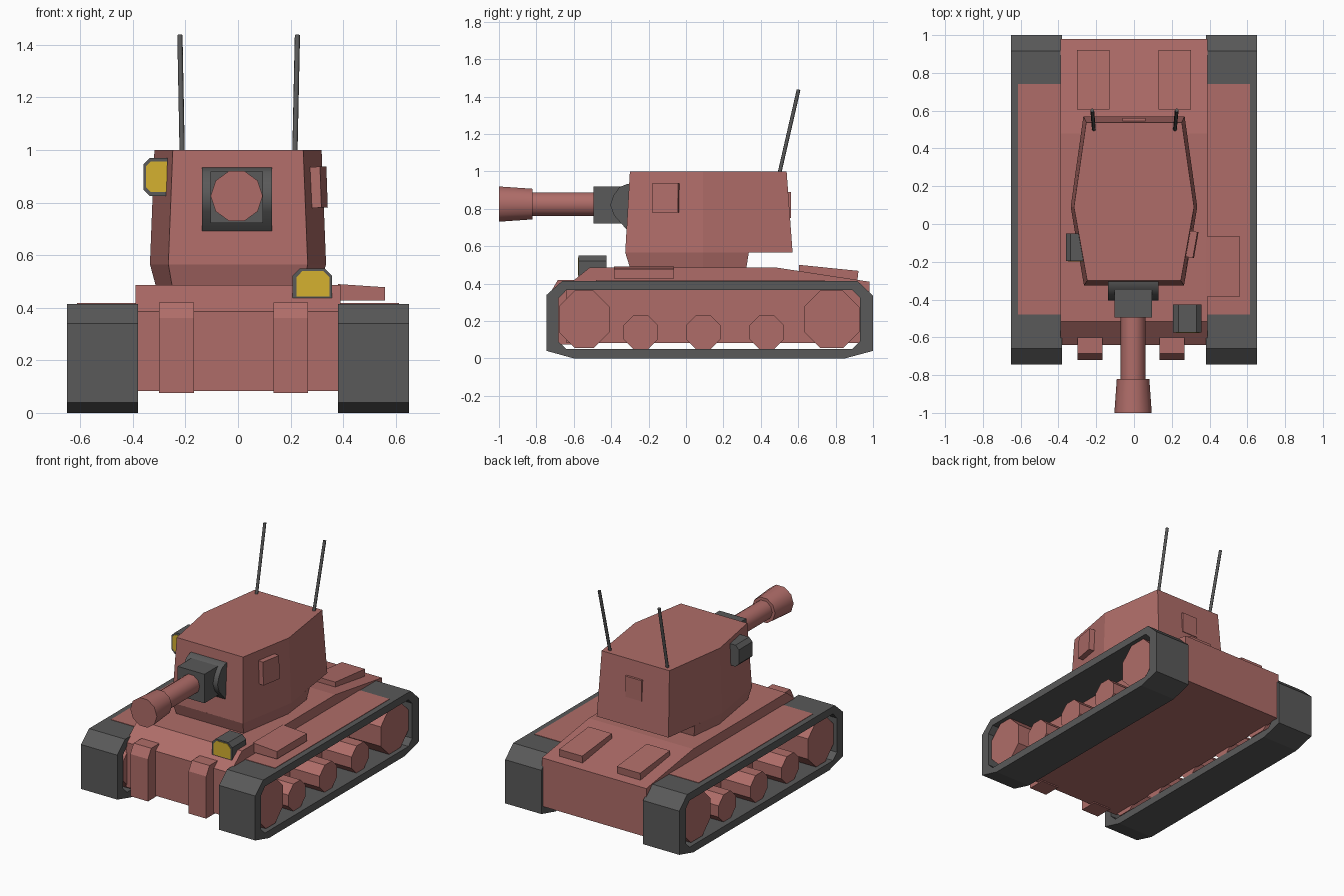
import bpy, bmesh, math
from mathutils import Vector

cube = bpy.data.objects.get("Cube")
if cube:
    bpy.data.objects.remove(cube, do_unlink=True)


def material(name, r, g, b):
    m = bpy.data.materials.new(name)
    m.use_nodes = True
    m.diffuse_color = (r, g, b, 1)
    m.node_tree.nodes["Principled BSDF"].inputs["Base Color"].default_value = (r, g, b, 1)
    return m


RED = material("dusty_red", 0.43, 0.152, 0.14)
GREY = material("dark_grey", 0.1, 0.1, 0.1)
YELLOW = material("lamp_yellow", 0.66, 0.44, 0.03)


def finish(name, bm, mat, smooth=0):
    bmesh.ops.recalc_face_normals(bm, faces=bm.faces)
    mesh = bpy.data.meshes.new(name)
    bm.to_mesh(mesh)
    bm.free()
    mesh.materials.append(mat)
    ob = bpy.data.objects.new(name, mesh)
    bpy.context.collection.objects.link(ob)
    if smooth:
        bpy.ops.object.select_all(action="DESELECT")
        ob.select_set(True)
        bpy.context.view_layer.objects.active = ob
        bpy.ops.object.shade_smooth_by_angle(angle=math.radians(smooth))
    return ob


def loft(name, rings, mat, closed=False, smooth=0):
    """Skin matching rings of points; cap the ends, or join last to first."""
    bm = bmesh.new()
    vs = [[bm.verts.new(p) for p in ring] for ring in rings]
    n = len(vs[0])
    pairs = list(zip(vs, vs[1:])) + ([(vs[-1], vs[0])] if closed else [])
    for a, b in pairs:
        for i in range(n):
            j = (i + 1) % n
            bm.faces.new((a[i], a[j], b[j], b[i]))
    if not closed:
        bm.faces.new(vs[0])
        bm.faces.new(vs[-1])
    return finish(name, bm, mat, smooth)


def side_prism(name, profile, x0, x1, mat, smooth=0):
    """Extrude a (y, z) profile along x."""
    return loft(name, [[(x, y, z) for y, z in profile] for x in (x0, x1)], mat, smooth=smooth)


def front_prism(name, profile, y0, y1, mat):
    """Extrude an (x, z) profile along y."""
    return loft(name, [[(x, y, z) for x, z in profile] for y in (y0, y1)], mat)


def box(name, x0, x1, y0, y1, z0, z1, mat):
    return side_prism(name, [(y0, z0), (y1, z0), (y1, z1), (y0, z1)], x0, x1, mat)


def tube(name, a, b, r0, r1, sides, mat, smooth=0):
    """Tapered round bar from a to b."""
    a, b = Vector(a), Vector(b)
    q = (b - a).to_track_quat("Z", "Y")
    rings = []
    for c, r in ((a, r0), (b, r1)):
        angles = [math.tau * i / sides for i in range(sides)]
        rings.append([c + q @ Vector((r * math.cos(t), r * math.sin(t), 0)) for t in angles])
    return loft(name, rings, mat, smooth=smooth)


def cut_rect(u0, u1, v0, v1, c):
    """Rectangle with all four corners cut."""
    return [(u0 + c, v0), (u1 - c, v0), (u1, v0 + c), (u1, v1 - c),
            (u1 - c, v1), (u0 + c, v1), (u0, v1 - c), (u0, v0 + c)]


# Hull
side_prism("hull", [(-0.64, 0.083), (-0.64, 0.385), (-0.515, 0.486), (0.48, 0.486),
                    (0.98, 0.41), (0.98, 0.083)], -0.39, 0.39, RED)
for side, x in (("right", -0.3), ("left", 0.135)):
    side_prism(side + "_front_bracket", [(-0.6, 0.075), (-0.6, 0.42), (-0.685, 0.42),
                                         (-0.72, 0.36), (-0.72, 0.075)], x, x + 0.132, RED)
for side, x in (("right", -0.303), ("left", 0.13)):
    side_prism(side + "_engine_hatch", [(0.605, 0.45), (0.605, 0.5), (0.922, 0.468),
                                        (0.915, 0.4)], x, x + 0.173, RED)

# Tracks, wheels and fender plates
outer = [(-0.6, 0), (0.85, 0), (1, 0.04), (1, 0.335),
         (0.915, 0.415), (-0.66, 0.415), (-0.745, 0.34), (-0.745, 0.04)]
inner = [(-0.64, 0.05), (0.89, 0.05), (0.93, 0.09), (0.93, 0.325),
         (0.89, 0.365), (-0.64, 0.365), (-0.682, 0.32), (-0.682, 0.09)]
for side, s in (("left", 1), ("right", -1)):
    rings = [[(s * x, y, z) for y, z in prof]
             for x, prof in ((0.38, outer), (0.65, outer), (0.65, inner), (0.38, inner))]
    loft(side + "_track", rings, GREY, closed=True)
    box(side + "_fender_plate", s * 0.38, s * 0.613, -0.48, 0.74, 0.411, 0.418, RED)
    side_prism(side + "_front_wheel", cut_rect(-0.68, -0.41, 0.055, 0.362, 0.085),
               s * 0.38, s * 0.625, RED)
    side_prism(side + "_rear_wheel", cut_rect(0.63, 0.928, 0.055, 0.362, 0.088),
               s * 0.38, s * 0.625, RED)
    for i, y in enumerate((-0.242, 0.092, 0.432)):
        side_prism(f"{side}_road_wheel_{i + 1}", cut_rect(y - 0.092, y + 0.092, 0.048, 0.232, 0.054),
                   s * 0.38, s * 0.61, RED)

# Stowage box on the left fender
front_prism("fender_box", [(0.38, 0.427), (0.56, 0.427), (0.56, 0.478), (0.38, 0.49)],
            -0.385, -0.065, RED)


# Turret: wide six-sided body on a shorter collar
def hexagon(z, front, back, wf, wm, wb):
    return [(-wf, front, z), (wf, front, z), (wm, 0.09, z),
            (wb, back, z), (-wb, back, z), (-wm, 0.09, z)]


loft("turret_body", [hexagon(0.565, -0.325, 0.57, 0.265, 0.335, 0.268),
                     hexagon(1.0, -0.3, 0.538, 0.248, 0.318, 0.253)], RED)
loft("turret_collar", [hexagon(0.48, -0.298, 0.322, 0.25, 0.312, 0.285),
                       hexagon(0.566, -0.325, 0.336, 0.265, 0.335, 0.301)], RED)
box("turret_rear_plate", -0.06, 0.06, 0.52, 0.561, 0.75, 0.89, RED)
port = box("turret_side_port", -0.022, 0.022, -0.07, 0.07, -0.078, 0.078, RED)
port.location = (0.305, -0.108, 0.858)
port.rotation_euler = (0, math.radians(-2), math.radians(-10))

# Gun
side_prism("gun_mantlet", [(-0.28, 0.935), (-0.315, 0.932), (-0.357, 0.915), (-0.388, 0.87),
                           (-0.405, 0.82), (-0.385, 0.765), (-0.32, 0.692), (-0.28, 0.692)],
           -0.137, 0.13, GREY, smooth=40)
box("gun_block", -0.104, 0.096, -0.495, -0.34, 0.722, 0.918, GREY)
tube("gun_barrel", (-0.005, -0.45, 0.825), (-0.005, -0.83, 0.825), 0.066, 0.066, 10, RED, 40)
tube("gun_muzzle", (-0.005, -0.82, 0.825), (-0.005, -1.0, 0.825), 0.086, 0.099, 10, RED, 40)

# Lamps with thin yellow lenses
front_prism("hull_lamp", [(0.207, 0.437), (0.358, 0.437), (0.358, 0.522), (0.33, 0.55),
                          (0.235, 0.55), (0.207, 0.522)], -0.575, -0.425, GREY)
front_prism("hull_lamp_lens", [(0.222, 0.442), (0.348, 0.442), (0.348, 0.515), (0.325, 0.54),
                               (0.245, 0.54), (0.222, 0.515)], -0.578, -0.572, YELLOW)
front_prism("turret_lamp", [(-0.265, 0.825), (-0.335, 0.825), (-0.36, 0.85), (-0.36, 0.945),
                            (-0.335, 0.97), (-0.265, 0.97)], -0.195, -0.05, GREY)
front_prism("turret_lamp_lens", [(-0.27, 0.84), (-0.332, 0.84), (-0.35, 0.858), (-0.35, 0.938),
                                 (-0.332, 0.957), (-0.27, 0.957)], -0.198, -0.192, YELLOW)

# Antennas
for side, x0, x1 in (("right", -0.212, -0.221), ("left", 0.216, 0.226)):
    tube(side + "_antenna", (x0, 0.495, 0.97), (x1, 0.602, 1.437), 0.01, 0.01, 8, GREY, 50)
